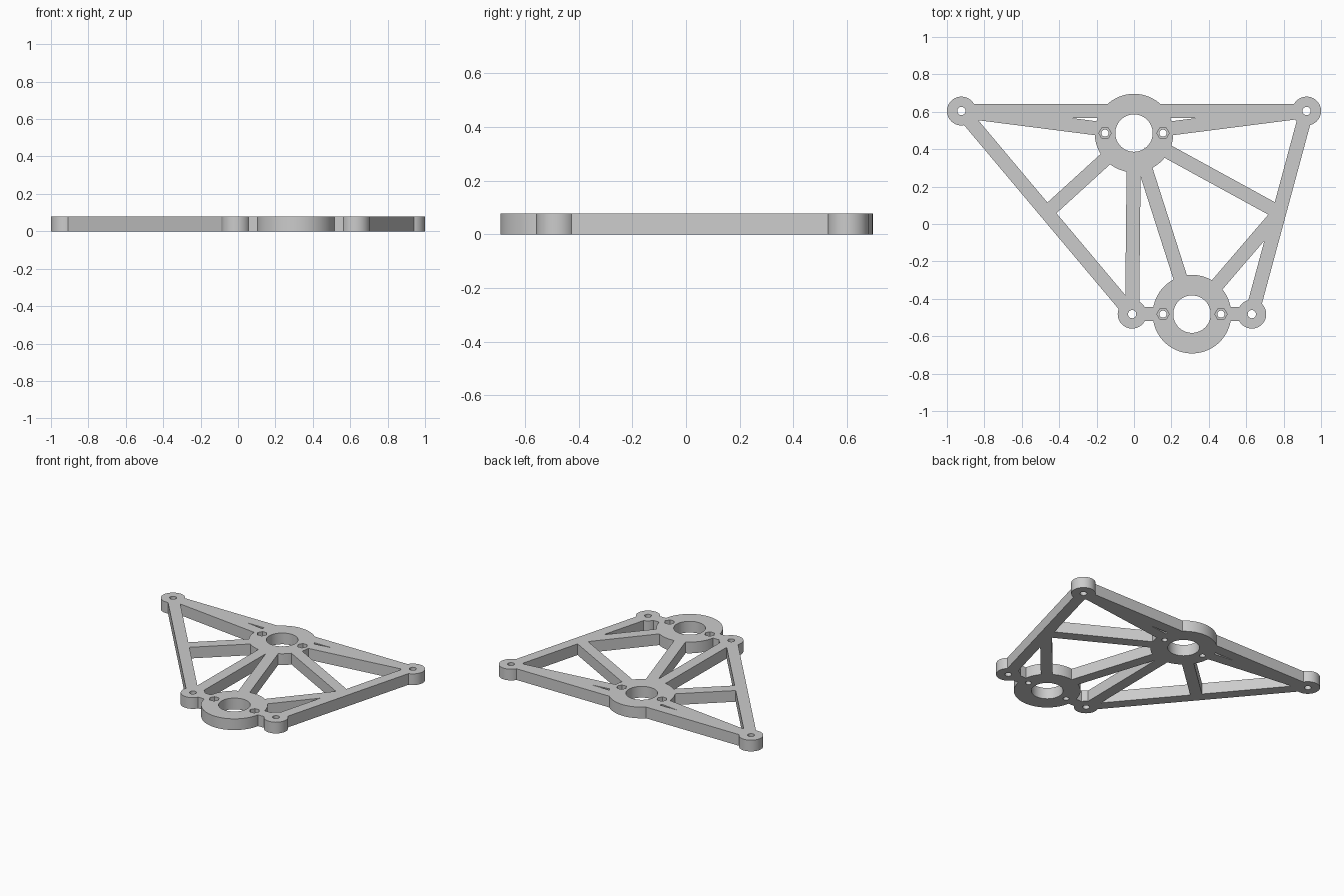
import bpy
import bmesh
import math
from mathutils import Vector

if "Cube" in bpy.data.objects:
    bpy.data.objects.remove(bpy.data.objects["Cube"], do_unlink=True)

THICK = 0.078
BAR = 0.075

grey = bpy.data.materials.new("light grey plastic")
grey.use_nodes = True
colour = (0.6, 0.6, 0.6, 1)
grey.diffuse_color = colour
grey.node_tree.nodes["Principled BSDF"].inputs["Base Color"].default_value = colour


def prism(name, points, z0=0.0, z1=THICK):
    """Upright solid from a flat outline."""
    bm = bmesh.new()
    base = bm.faces.new([bm.verts.new((x, y, z0)) for x, y in points])
    top = bmesh.ops.extrude_face_region(bm, geom=[base])["geom"]
    verts = [v for v in top if isinstance(v, bmesh.types.BMVert)]
    bmesh.ops.translate(bm, verts=verts, vec=(0, 0, z1 - z0))
    bmesh.ops.recalc_face_normals(bm, faces=bm.faces)
    mesh = bpy.data.meshes.new(name)
    bm.to_mesh(mesh)
    bm.free()
    mesh.materials.append(grey)
    ob = bpy.data.objects.new(name, mesh)
    bpy.context.collection.objects.link(ob)
    return ob


def disc(name, centre, radius, z0=0.0, z1=THICK, sides=64):
    turn = 2 * math.pi / sides
    return prism(name, [(centre.x + radius * math.cos(i * turn),
                         centre.y + radius * math.sin(i * turn)) for i in range(sides)], z0, z1)


def bar(name, a, b):
    side = (b - a).normalized().orthogonal() * BAR / 2
    return prism(name, [a + side, a - side, b - side, b + side])


def combine(target, tool, operation):
    """Apply a boolean and discard its tool."""
    mod = target.modifiers.new("boolean", "BOOLEAN")
    mod.operation = operation
    mod.solver = "EXACT"
    mod.object = tool
    bpy.context.view_layer.objects.active = target
    bpy.ops.object.modifier_apply(modifier=mod.name)
    bpy.data.objects.remove(tool, do_unlink=True)


# Joint positions
back_right = Vector((-0.923, 0.604))
back_left = Vector((0.923, 0.604))
front_right = Vector((-0.01, -0.482))
front_left = Vector((0.63, -0.482))
back_hub = Vector((0, 0.486))
front_hub = Vector((0.31, -0.482))
right_mid = (back_right + front_right) / 2
left_mid = (back_left + front_left) / 2
corners = [back_right, back_left, front_right, front_left]
hubs = [back_hub, front_hub]

# Hubs, corner bosses and truss bars fused into one plate
frame = disc("truss_plate", back_hub, 0.21, sides=96)
combine(frame, disc("front_hub", front_hub, 0.21, sides=96), "UNION")
for corner in corners:
    combine(frame, disc("corner_boss", corner, 0.077), "UNION")
for a, b in [(back_right, back_left), (back_right, front_right),
             (back_left, front_left), (front_right, front_left),
             (back_right, back_hub), (back_left, back_hub),
             (right_mid, back_hub), (left_mid, back_hub),
             (left_mid, front_hub), (front_right, back_hub),
             (back_hub, front_hub)]:
    combine(frame, bar("truss_bar", a, b), "UNION")

# Bearing bores, screw holes and hexagonal nut pockets
for corner in corners:
    combine(frame, disc("screw_hole", corner, 0.022, -0.1, 0.2, 32), "DIFFERENCE")
for hub in hubs:
    combine(frame, disc("bore", hub, 0.1, -0.1, 0.2), "DIFFERENCE")
    for offset in (-0.155, 0.155):
        spot = hub + Vector((offset, 0))
        combine(frame, disc("bolt_hole", spot, 0.019, -0.1, 0.2, 32), "DIFFERENCE")
        combine(frame, disc("nut_pocket", spot, 0.033, THICK / 2, 0.2, 6), "DIFFERENCE")

# Smooth round walls with crisp edges
bpy.ops.object.select_all(action="DESELECT")
frame.select_set(True)
bpy.context.view_layer.objects.active = frame
bpy.ops.object.shade_smooth_by_angle(angle=math.radians(30))
